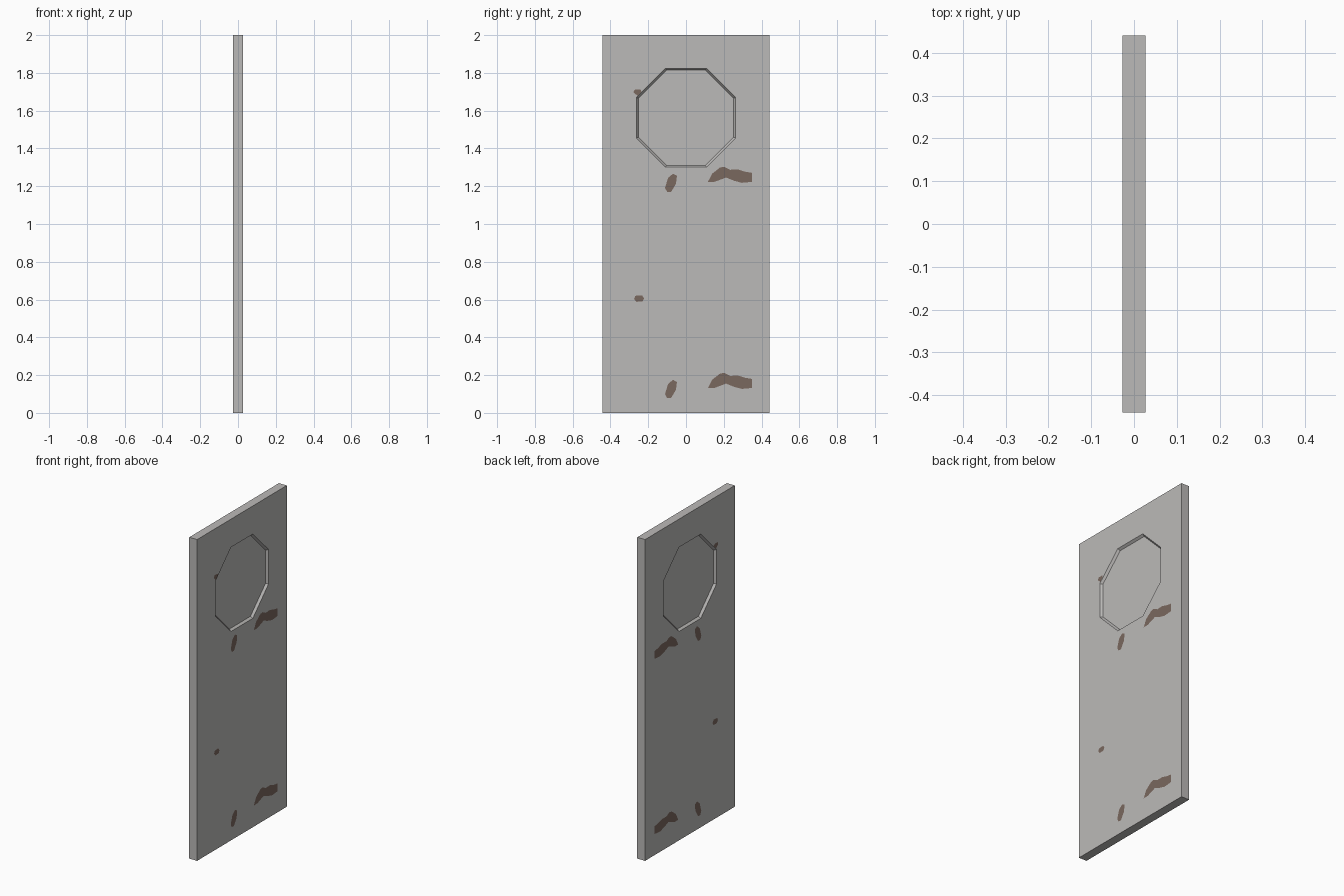
import bpy, bmesh, math

if "Cube" in bpy.data.objects:
    bpy.data.objects.remove(bpy.data.objects["Cube"])

HX, HY, H = 0.027, 0.441, 2.0      # half thickness, half width, height
DEPTH, TAPER = 0.014, 0.010        # window recess
CZ = 1.5625                        # window centre height


def material(name, rgb):
    m = bpy.data.materials.new(name)
    m.diffuse_color = (*rgb, 1)
    m.use_nodes = True
    m.node_tree.nodes["Principled BSDF"].inputs["Base Color"].default_value = m.diffuse_color
    return m


grey = material("weathered grey", (0.50, 0.49, 0.48))
rust = material("rust brown", (0.195, 0.138, 0.112))


def finish(bm, name, mat):
    me = bpy.data.meshes.new(name)
    bm.to_mesh(me)
    bm.free()
    me.materials.append(mat)
    ob = bpy.data.objects.new(name, me)
    bpy.context.collection.objects.link(ob)
    return ob


def octagon(r):
    # counter-clockwise from the bottom edge; r is the half width
    k = r * 0.41
    return [(-k, -r), (k, -r), (r, -k), (r, k), (k, r), (-k, r), (-r, k), (-r, -k)]


# door slab with an octagonal recess on both sides
bm = bmesh.new()
corners = {}
for s in (1, -1):
    c = [bm.verts.new((s * HX, y, z)) for y, z in
         ((-HY, 0), (HY, 0), (HY, H), (-HY, H))]
    o = [bm.verts.new((s * HX, y, CZ + z)) for y, z in octagon(0.262)]
    i = [bm.verts.new((s * (HX - DEPTH), y, CZ + z)) for y, z in octagon(0.262 - TAPER)]
    for n in range(4):
        a, b = o[2 * n], o[2 * n + 1]
        bm.faces.new((c[n], c[(n + 1) % 4], b, a))
        bm.faces.new((c[(n + 1) % 4], o[(2 * n + 2) % 8], b))
    for n in range(8):
        m = (n + 1) % 8
        bm.faces.new((o[n], o[m], i[m], i[n]))
    bm.faces.new(i)
    corners[s] = c
for n in range(4):
    m = (n + 1) % 4
    bm.faces.new((corners[1][n], corners[1][m], corners[-1][m], corners[-1][n]))
bmesh.ops.recalc_face_normals(bm, faces=bm.faces)
finish(bm, "door_slab", grey)

# rust stain outlines (y, z), repeated higher up the door
STREAK = [(.116, .132), (.138, .175), (.18, .208), (.202, .212), (.233, .196), (.275, .198),
          (.312, .186), (.35, .18), (.35, .132), (.296, .127), (.254, .138), (.212, .155),
          (.18, .143), (.15, .132)]
DRIP = [(-.1, .079), (-.111, .1), (-.095, .153), (-.069, .175), (-.048, .164),
        (-.053, .122), (-.079, .079)]
SPOT = [(-.275, .603), (-.262, .588), (-.23, .59), (-.222, .605), (-.232, .622), (-.268, .62)]
SPOT_CUT = [(-.278, .607), (-.262, .592), (-.257, .588), (-.236, .609), (-.24, .621), (-.27, .622)]
REPEAT = 1.091


def stain(name, outline, side, lift=0.0, depth=0.0):
    bm = bmesh.new()
    x = side * (HX - depth + 0.0008)
    f = bm.faces.new([bm.verts.new((x, y, z + lift)) for y, z in outline])
    f.normal_update()
    if f.normal.x * side < 0:
        f.normal_flip()
    finish(bm, name, rust)


for side, label in ((1, "right"), (-1, "left")):
    for lift, level in ((0, "lower"), (REPEAT, "upper")):
        stain(f"{label}_{level}_streak", STREAK, side, lift)
        stain(f"{label}_{level}_drip", DRIP, side, lift)
        stain(f"{label}_{level}_spot", SPOT_CUT if lift else SPOT, side, lift)
